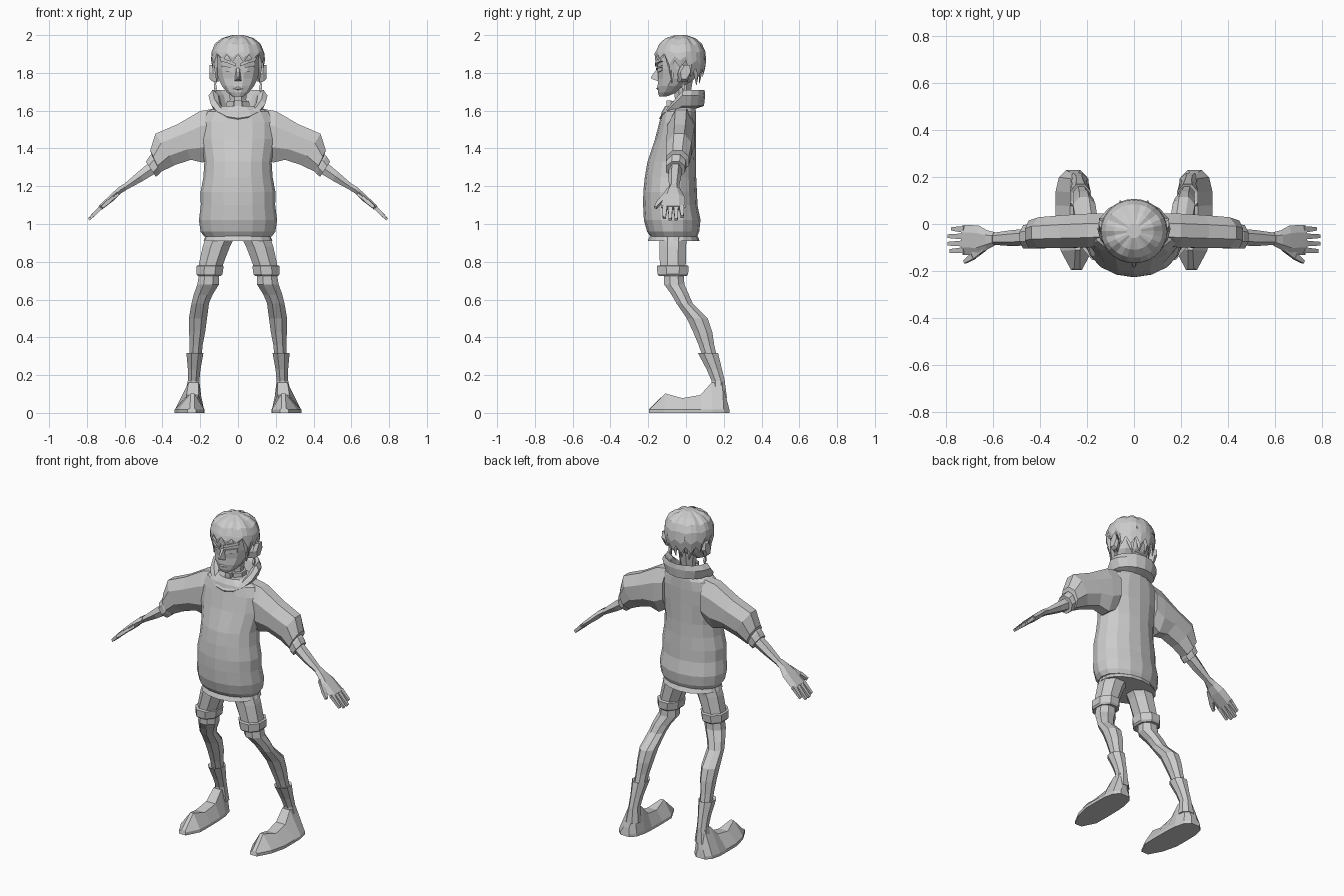
import bpy, bmesh, math
from mathutils import Vector as V


def loft(name, rings, mirror=False, caps=(True, True), wrap=False):
    """Skin a list of equal-length point rings."""
    bm = bmesh.new()
    vs = [[bm.verts.new(p) for p in r] for r in rings]
    n = len(vs[0])
    pairs = list(zip(vs, vs[1:])) + ([(vs[-1], vs[0])] if wrap else [])
    for a, b in pairs:
        for i in range(n):
            j = (i + 1) % n
            bm.faces.new((a[i], a[j], b[j], b[i]))
    if not wrap:
        if caps[0]:
            bm.faces.new(vs[0])
        if caps[1]:
            bm.faces.new(vs[-1])
    bmesh.ops.recalc_face_normals(bm, faces=bm.faces)
    me = bpy.data.meshes.new(name)
    bm.to_mesh(me)
    bm.free()
    ob = bpy.data.objects.new(name, me)
    bpy.context.collection.objects.link(ob)
    if mirror:
        ob.modifiers.new("Mirror", "MIRROR")
    return ob


def ring(c, u, v, n=8, phase=0.0):
    c, u, v = V(c), V(u), V(v)
    return [c + u * math.cos(t) + v * math.sin(t)
            for t in (2 * math.pi * (i + phase) / n for i in range(n))]


def stack(name, rows, n=8, phase=0.5, **kw):
    """Rows of (z, cx, cy, rx, ry): horizontal elliptical sections."""
    return loft(name, [ring((cx, cy, z), (rx, 0, 0), (0, ry, 0), n, phase)
                       for z, cx, cy, rx, ry in rows], **kw)


def slanted(name, rows, n=8, phase=0.5, **kw):
    """Rows of (x_up, z_up, x_low, z_low, cy, ry): sections across an arm."""
    k = 1 / math.cos(math.pi / n) if phase else 1
    return loft(name, [ring(((a + c) / 2, y, (b + d) / 2), ((a - c) / 2 * k, 0, (b - d) / 2 * k),
                            (0, r * k, 0), n, phase) for a, b, c, d, y, r in rows], mirror=True, **kw)


def digit(name, a, b, ra, rb, flat=0.011):
    """Four-sided tapering finger between two points."""
    d = (V(b) - V(a)).normalized()
    up = V((0.57, 0, 0.82))
    side = d.cross(up).normalized()
    loft(name, [ring(a, up * flat * 1.4, side * ra * 1.4, 4, 0.5),
                ring(b, up * flat, side * rb * 1.4, 4, 0.5)], mirror=True)


# Jacket body
stack("jacket_body", [
    (0.935, 0, -0.065, 0.18, 0.125), (0.96, 0, -0.068, 0.198, 0.138), (1.02, 0, -0.073, 0.207, 0.15),
    (1.10, 0, -0.083, 0.197, 0.144), (1.17, 0, -0.084, 0.198, 0.142), (1.25, 0, -0.082, 0.183, 0.136),
    (1.33, 0, -0.076, 0.178, 0.128), (1.45, 0, -0.056, 0.2, 0.108), (1.54, 0, -0.044, 0.2, 0.097),
    (1.595, 0, -0.038, 0.17, 0.09), (1.625, 0, -0.03, 0.1, 0.08)], n=16, phase=0)

# Puffed sleeves and their cuffs
slanted("sleeve", [
    (0.13, 1.61, 0.13, 1.36, -0.025, 0.07), (0.2, 1.598, 0.185, 1.325, -0.028, 0.072),
    (0.32, 1.528, 0.25, 1.34, -0.032, 0.07), (0.437, 1.478, 0.335, 1.312, -0.037, 0.066),
    (0.465, 1.39, 0.41, 1.275, -0.045, 0.06), (0.455, 1.36, 0.42, 1.28, -0.05, 0.045)])
slanted("sleeve_cuff", [
    (0.445, 1.38, 0.40, 1.29, -0.05, 0.045), (0.468, 1.36, 0.415, 1.265, -0.053, 0.052),
    (0.488, 1.33, 0.435, 1.25, -0.055, 0.05), (0.48, 1.32, 0.445, 1.265, -0.055, 0.035)])

# Forearms, palms and fingers
slanted("forearm", [
    (0.465, 1.33, 0.425, 1.275, -0.055, 0.03), (0.53, 1.275, 0.50, 1.23, -0.06, 0.03),
    (0.61, 1.205, 0.592, 1.18, -0.063, 0.022)], n=6)
slanted("palm", [
    (0.605, 1.212, 0.588, 1.182, -0.064, 0.026), (0.635, 1.192, 0.62, 1.162, -0.068, 0.036),
    (0.672, 1.158, 0.653, 1.128, -0.07, 0.055), (0.738, 1.095, 0.722, 1.075, -0.068, 0.056)], n=6)
for i, (y0, y1, tip) in enumerate([(-0.024, -0.020, 0.775), (-0.053, -0.052, 0.79),
                                   (-0.083, -0.084, 0.79), (-0.112, -0.115, 0.782)]):
    digit(f"finger_{i + 1}", (0.722, y0, 1.092), (tip, y1, 1.092 - (tip - 0.722) * 1.0), 0.013, 0.008)
digit("thumb", (0.645, -0.095, 1.155), (0.69, -0.14, 1.115), 0.022, 0.013)
digit("thumb_tip", (0.685, -0.137, 1.12), (0.722, -0.162, 1.088), 0.013, 0.007)

# Turned-up collar: high at the back, running to a V at the front
def collar_ring(rx, ry, cy, front, back, n=16):
    pts = []
    for p in ring((0, cy, 0), (rx, 0, 0), (0, ry, 0), n):
        t = min(1, max(0, (p.y - cy + ry) / (ry * 1.0)))
        pts.append((p.x, p.y, front + (back - front) * t))
    return pts


loft("collar", [collar_ring(0.10, 0.08, -0.03, 1.54, 1.61), collar_ring(0.135, 0.115, -0.02, 1.55, 1.625),
                collar_ring(0.156, 0.122, -0.02, 1.56, 1.68), collar_ring(0.135, 0.113, -0.015, 1.58, 1.71),
                collar_ring(0.105, 0.085, -0.02, 1.575, 1.68), collar_ring(0.085, 0.07, -0.03, 1.55, 1.61)],
     wrap=True)

# Neck and neck band
stack("neck", [(1.58, 0, -0.02, 0.055, 0.045), (1.66, 0, -0.02, 0.047, 0.042),
               (1.76, 0, -0.015, 0.055, 0.055)])
stack("neck_band", [(1.62, 0, -0.025, 0.066, 0.06), (1.65, 0, -0.025, 0.064, 0.058)])
stack("band_buckle", [(1.615, 0, -0.09, 0.025, 0.018), (1.655, 0, -0.09, 0.025, 0.018)], n=4)

# Head
stack("head", [
    (1.675, 0, -0.122, 0.03, 0.02), (1.695, 0, -0.1, 0.058, 0.05), (1.73, 0, -0.075, 0.088, 0.078),
    (1.77, 0, -0.05, 0.108, 0.1), (1.82, 0, -0.042, 0.12, 0.113), (1.88, 0, -0.034, 0.126, 0.124),
    (1.93, 0, -0.03, 0.115, 0.115), (1.97, 0, -0.03, 0.08, 0.08)], n=12)

# Facial features
loft("nose", [[(-0.02, -0.142, 1.755), (0.02, -0.142, 1.755), (0.009, -0.148, 1.83), (-0.009, -0.148, 1.83)],
              [(-0.007, -0.182, 1.768), (0.007, -0.182, 1.768), (0.004, -0.186, 1.778), (-0.004, -0.186, 1.778)]])
stack("mouth", [(1.71, 0, -0.138, 0.016, 0.012), (1.716, 0, -0.14, 0.03, 0.018),
                (1.724, 0, -0.138, 0.016, 0.014)], n=6)


def face_bar(name, pts, h, d):
    loft(name, [[(x, y - d, z - h), (x, y - d, z + h), (x, y + d, z + h), (x, y + d, z - h)]
                for x, y, z in pts], mirror=True)


face_bar("eye", [(0.025, -0.147, 1.812), (0.05, -0.144, 1.815), (0.082, -0.122, 1.823)], 0.01, 0.005)
face_bar("eyelid", [(0.02, -0.15, 1.82), (0.052, -0.147, 1.828), (0.088, -0.122, 1.835)], 0.004, 0.008)
face_bar("eyebrow", [(0.01, -0.156, 1.842), (0.05, -0.152, 1.858), (0.095, -0.125, 1.872)], 0.008, 0.008)

# Ears and drop earrings
loft("ear", [ring((x, y, z), (0, r, 0), (0, 0.01 * (r < 0.03), h), 6)
             for x, y, z, r, h in [(0.10, -0.025, 1.79, 0.022, 0.042), (0.132, -0.01, 1.797, 0.034, 0.052),
                                   (0.15, -0.002, 1.805, 0.027, 0.043)]], mirror=True)
stack("earring", [(1.70, 0.118, -0.015, 0.004, 0.004), (1.72, 0.12, -0.015, 0.011, 0.011),
                  (1.755, 0.122, -0.015, 0.004, 0.004)], n=4, mirror=True)

# Hair cap with a jagged lower edge
N = 28
def hair_edge(i):
    s = math.sin(2 * math.pi * i / N)        # -1 front, +1 back
    base = 1.875 if s < -0.55 else 1.80 if s < -0.3 else 1.845 if s < 0.25 else 1.80
    return base + (0.022 if i % 2 else -0.022)


def hair_ring(z, rx, ry, mix=0.0, jag=0.0):
    out = []
    for i, p in enumerate(ring((0, -0.03, z), (rx, 0, 0), (0, ry, 0), N)):
        p.z += (hair_edge(i) - z) * mix
        k = 1 - max(0, 1.84 - p.z) * 1.5
        p.x *= k
        p.y = -0.03 + (p.y + 0.03) * k
        p.z += jag * (1 if i % 3 else -1)
        out.append(p)
    return out


loft("hair", [hair_ring(1.91, 0.137, 0.134, 1), hair_ring(1.91, 0.143, 0.137, 0.5),
              hair_ring(1.91, 0.139, 0.132, 0, 0.004), hair_ring(1.95, 0.122, 0.114, 0, 0.005),
              hair_ring(1.98, 0.085, 0.08, 0, 0.004), hair_ring(2.0, 0.03, 0.03)], caps=(False, True))

# Loose locks at the crown, nape and temples
def lock(name, a, b, w, mirror=True):
    a, b = V(a), V(b)
    d = b - a
    s = d.cross(V((-a.y - 0.03, a.x, 0))).normalized() if a.xy.length else V((1, 0, 0))
    t = d.cross(s).normalized()
    loft(name, [ring(a, t * w, s * 0.012, 4), ring(b, t * 0.002, s * 0.002, 4)], mirror=mirror)


lock("temple_lock", (0.118, -0.075, 1.85), (0.112, -0.075, 1.745), 0.022)
lock("nape_lock_1", (0.075, 0.055, 1.83), (0.06, 0.055, 1.735), 0.03)
lock("nape_lock_2", (0.025, 0.08, 1.83), (0.02, 0.07, 1.745), 0.03)
lock("crown_lock", (0.04, 0.06, 1.93), (0.06, 0.10, 1.87), 0.03)

# Shorts: waist, legs and turn-ups
stack("shorts_waist", [(0.91, 0, -0.065, 0.183, 0.138), (0.95, 0, -0.065, 0.165, 0.12),
                       (0.98, 0, -0.065, 0.16, 0.115)], n=16, phase=0)
stack("shorts_leg", [(0.95, 0.085, -0.068, 0.085, 0.08), (0.88, 0.115, -0.07, 0.078, 0.076),
                     (0.77, 0.148, -0.07, 0.068, 0.074)], mirror=True)
stack("shorts_turn_up", [(0.725, 0.152, -0.07, 0.066, 0.08), (0.735, 0.151, -0.07, 0.075, 0.088),
                         (0.778, 0.148, -0.07, 0.078, 0.091), (0.782, 0.147, -0.07, 0.062, 0.072)], mirror=True)

# Bare legs
stack("leg", [(0.76, 0.15, -0.065, 0.056, 0.056), (0.68, 0.158, -0.062, 0.062, 0.058),
              (0.625, 0.185, -0.03, 0.054, 0.05), (0.58, 0.2, -0.008, 0.05, 0.046),
              (0.50, 0.212, 0.06, 0.052, 0.06), (0.43, 0.216, 0.088, 0.046, 0.055),
              (0.36, 0.222, 0.108, 0.038, 0.045), (0.29, 0.226, 0.128, 0.035, 0.04)], mirror=True)

# Boots: flared shaft plus long, ridged foot
stack("boot_shaft", [(0.08, 0.24, 0.175, 0.05, 0.045), (0.17, 0.235, 0.17, 0.033, 0.038),
                     (0.23, 0.232, 0.15, 0.036, 0.044), (0.318, 0.228, 0.116, 0.049, 0.058),
                     (0.312, 0.228, 0.116, 0.038, 0.045)], mirror=True)
loft("boot_foot", [[(x0, y, 0), (x1, y, 0), (x1, y, 0.018), (c + w, y * 0.96, h), (c - w, y * 0.96, h), (x0, y, 0.018)]
                   for y, x0, x1, h, c, w in [
                       (0.23, 0.23, 0.29, 0.05, 0.255, 0.018), (0.2, 0.2, 0.32, 0.16, 0.24, 0.024),
                       (0.14, 0.185, 0.334, 0.16, 0.236, 0.026), (0.08, 0.18, 0.335, 0.095, 0.24, 0.032),
                       (-0.02, 0.178, 0.335, 0.078, 0.245, 0.03), (-0.115, 0.18, 0.312, 0.103, 0.24, 0.01),
                       (-0.197, 0.222, 0.268, 0.024, 0.243, 0.012)]], mirror=True)
